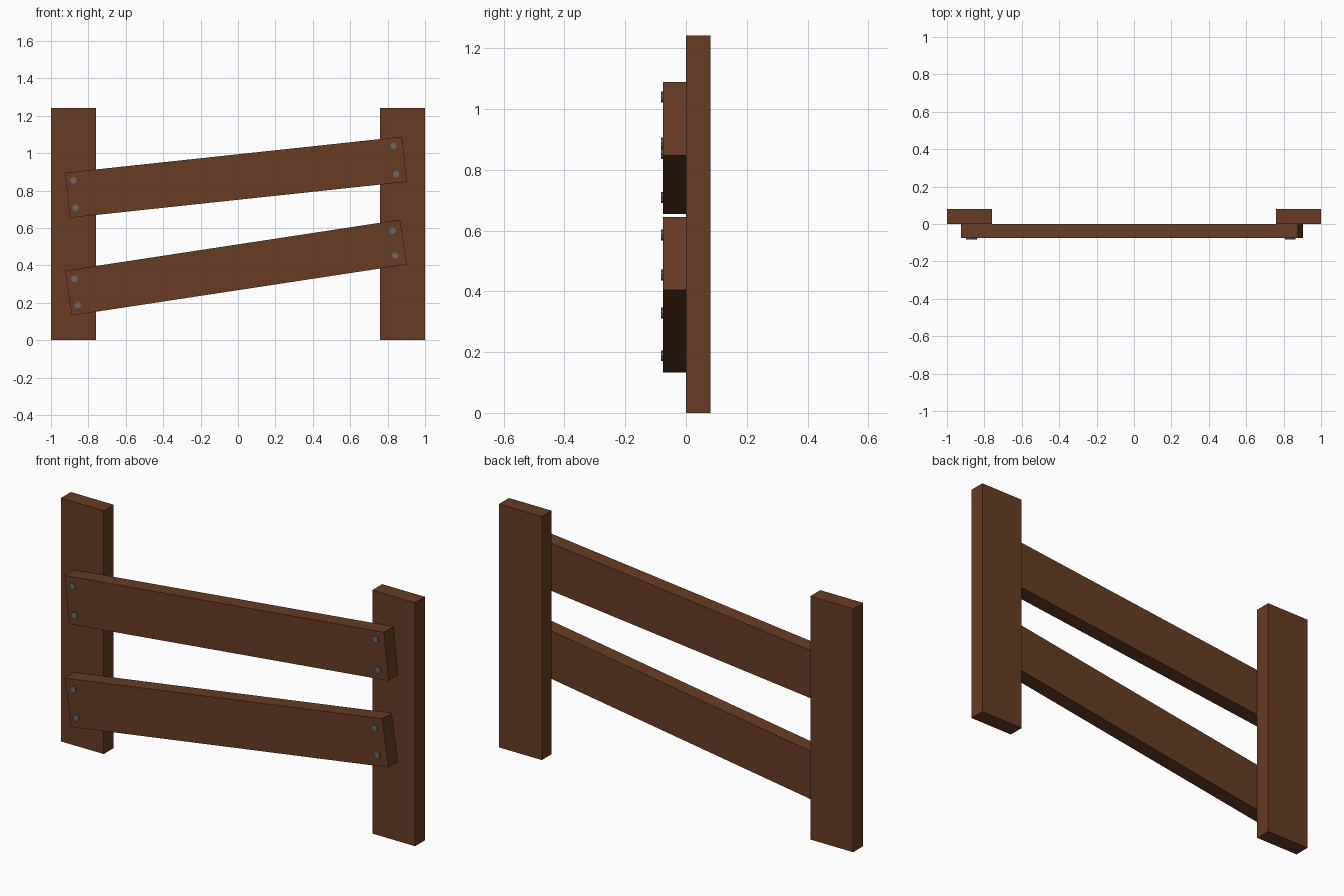
import bpy, bmesh, math
from mathutils import Matrix, Vector

if "Cube" in bpy.data.objects:
    bpy.data.objects.remove(bpy.data.objects["Cube"])


def material(name, rgb):
    m = bpy.data.materials.new(name)
    m.diffuse_color = (*rgb, 1)
    m.use_nodes = True
    m.node_tree.nodes["Principled BSDF"].inputs["Base Color"].default_value = m.diffuse_color
    return m


wood = material("brown wood", (0.14, 0.045, 0.017))
metal = material("grey metal", (0.14, 0.14, 0.14))


def finish(name, bm, mat):
    me = bpy.data.meshes.new(name)
    bm.to_mesh(me)
    bm.free()
    me.materials.append(mat)
    ob = bpy.data.objects.new(name, me)
    bpy.context.collection.objects.link(ob)
    return ob


def board(name, centre, size, tilt=0.0):
    # box tilted in the front plane
    bm = bmesh.new()
    m = (Matrix.Translation(centre) @ Matrix.Rotation(-tilt, 4, 'Y')
         @ Matrix.Diagonal((*size, 1)))
    bmesh.ops.create_cube(bm, size=1, matrix=m)
    return finish(name, bm, wood)


def bolt(name, x, z):
    # short eight-sided head on the rail's front face
    bm = bmesh.new()
    m = Matrix.Translation((x, -0.077, z)) @ Matrix.Rotation(math.pi / 2, 4, 'X')
    bmesh.ops.create_cone(bm, cap_ends=True, segments=8, radius1=0.018,
                          radius2=0.018, depth=0.010, matrix=m)
    return finish(name, bm, metal)


# upright posts
for side, s in (("left", -1), ("right", 1)):
    board(side + "_post", (s * 0.879, 0.04, 0.621), (0.242, 0.08, 1.242))

# slanted rails
board("upper_rail", (-0.011, -0.038, 0.8715), (1.812, 0.076, 0.242), math.radians(6.1))
board("lower_rail", (-0.011, -0.038, 0.3885), (1.812, 0.076, 0.242), math.radians(8.65))

# bolt heads, two at each rail end
bolts = {
    "upper": [(-0.880, 0.854), (-0.868, 0.708), (0.831, 1.040), (0.846, 0.888)],
    "lower": [(-0.875, 0.329), (-0.857, 0.188), (0.826, 0.586), (0.841, 0.453)],
}
for rail, spots in bolts.items():
    for i, (x, z) in enumerate(spots):
        bolt(f"{rail}_bolt_{i + 1}", x, z)
